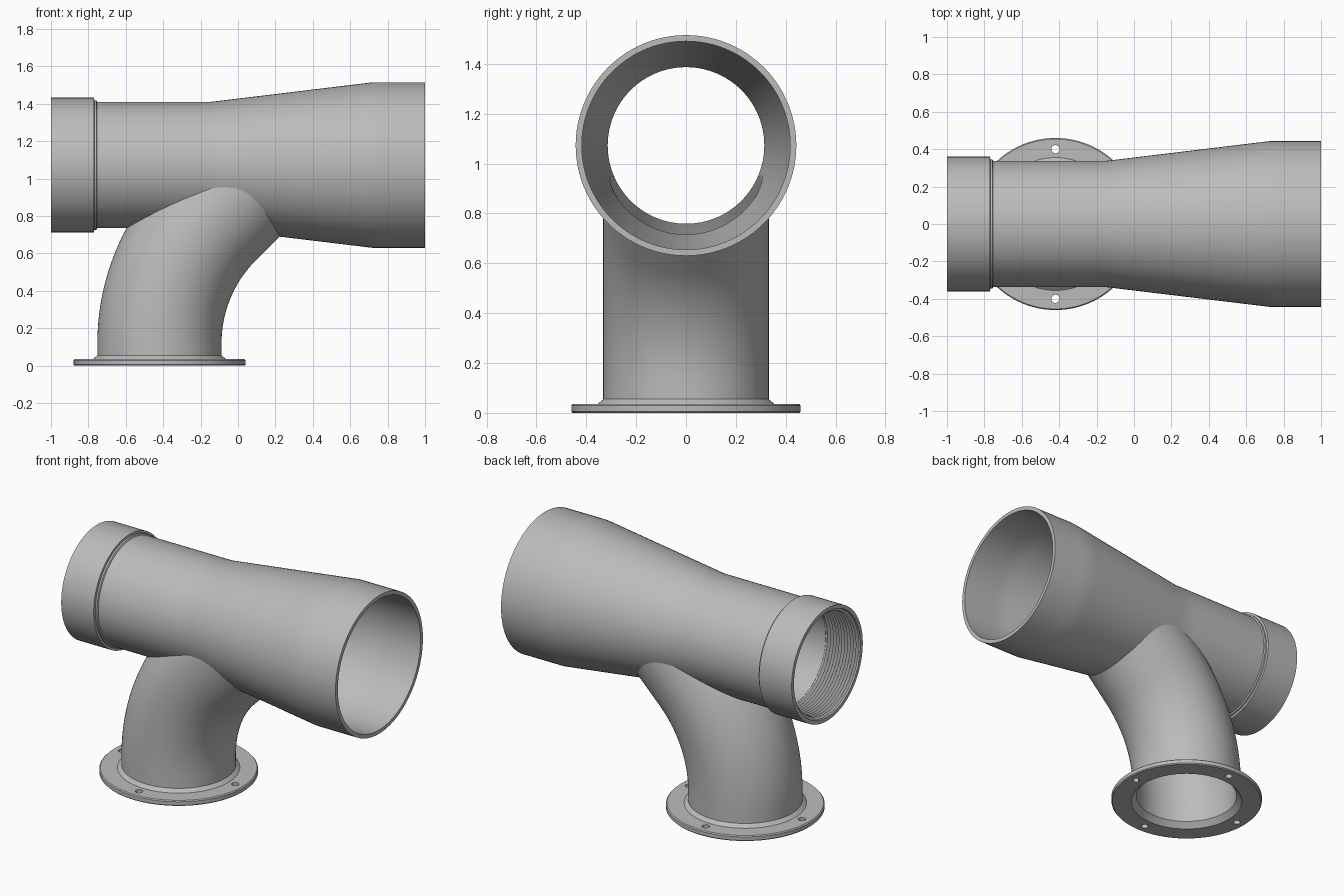
import bpy
import bmesh
import math
from mathutils import Vector

if "Cube" in bpy.data.objects:
    bpy.data.objects.remove(bpy.data.objects["Cube"], do_unlink=True)

SEGMENTS = 96
AXIS_Z = 1.0725                      # height of the main pipe axis
BASE_X = -0.42                       # centre of the base flange
BEND_X, BEND_Z, BEND_R = 0.54, 0.12, 0.96
BRANCH_R, BRANCH_BORE = 0.332, 0.306

metal = bpy.data.materials.new("grey metal")
metal.use_nodes = True
GREY = (0.5, 0.5, 0.5, 1)
metal.diffuse_color = GREY
metal.node_tree.nodes["Principled BSDF"].inputs["Base Color"].default_value = GREY


def circle(centre, tilt, radius, segments=SEGMENTS):
    """Circle whose axis leans from +z towards +x by the tilt angle."""
    side = Vector((math.cos(tilt), 0, -math.sin(tilt)))
    depth = Vector((0, 1, 0))
    turns = [math.tau * i / segments for i in range(segments)]
    return [centre + radius * (side * math.cos(a) + depth * math.sin(a)) for a in turns]


def skin(name, rings, hollow):
    """Join rings into a closed tube wall, or into a capped solid."""
    bm = bmesh.new()
    loops = [[bm.verts.new(p) for p in ring] for ring in rings]
    pairs = list(zip(loops, loops[1:]))
    if hollow:
        pairs.append((loops[-1], loops[0]))
    else:
        bm.faces.new(loops[0])
        bm.faces.new(loops[-1])
    for a, b in pairs:
        for i in range(len(a)):
            j = (i + 1) % len(a)
            bm.faces.new((a[i], a[j], b[j], b[i]))
    bmesh.ops.recalc_face_normals(bm, faces=bm.faces)
    mesh = bpy.data.meshes.new(name)
    bm.to_mesh(mesh)
    bm.free()
    mesh.materials.append(metal)
    obj = bpy.data.objects.new(name, mesh)
    bpy.context.collection.objects.link(obj)
    return obj


def divide(profile, step=0.06):
    """Split long profile lines so that curved cuts shade cleanly."""
    points = [Vector(profile[0])]
    for a, b in zip(profile, profile[1:]):
        a, b = Vector(a), Vector(b)
        n = max(1, round((b - a).length / step))
        points += [a.lerp(b, k / n) for k in range(1, n + 1)]
    return points


def along_x(profile):
    return [circle(Vector((x, 0, AXIS_Z)), math.pi / 2, r) for x, r in divide(profile)]


def sweep(radius, start):
    """Straight foot, an eighth-turn bend, then a slanted run to the main axis."""
    rings = [circle(Vector((BASE_X, 0, start)), 0, radius)]
    for k in range(25):
        t = math.pi / 4 * k / 24
        centre = Vector((BEND_X - BEND_R * math.cos(t), 0, BEND_Z + BEND_R * math.sin(t)))
        rings.append(circle(centre, t, radius))
    rise = AXIS_Z - centre.z
    for k in range(1, 7):
        rings.append(circle(centre + Vector((rise, 0, rise)) * k / 6, t, radius))
    return rings


def cut(obj, cutter):
    mod = obj.modifiers.new("cut", 'BOOLEAN')
    mod.operation = 'DIFFERENCE'
    mod.solver = 'EXACT'
    mod.object = cutter
    bpy.ops.object.select_all(action='DESELECT')
    bpy.context.view_layer.objects.active = obj
    obj.select_set(True)
    bpy.ops.object.modifier_apply(modifier=mod.name)
    bpy.data.objects.remove(cutter, do_unlink=True)


# Main pipe: straight run widening into the large open end
outer = [(-0.77, 0.3375), (-0.15, 0.3375), (0.72, 0.4425), (1, 0.4425)]
inner = [(1, 0.418), (0.72, 0.418), (-0.15, 0.314), (-0.77, 0.314)]
main_pipe = skin("main_pipe", along_x(outer + inner), True)
cut(main_pipe, skin("branch_bore_cutter", sweep(BRANCH_BORE, 0.02), False))

# Branch pipe, trimmed where it meets the main pipe
walls = sweep(BRANCH_R, 0.055) + sweep(BRANCH_BORE, 0.055)[::-1]
branch_pipe = skin("branch_pipe", walls, True)
cut(branch_pipe, skin("main_pipe_cutter", along_x(outer), False))

# Threaded socket with a small bead behind it
socket_profile = [(-1, 0.36), (-0.77, 0.36), (-0.768, 0.346), (-0.757, 0.346),
                  (-0.753, 0.3375), (-0.77, 0.3375), (-0.77, 0.316)]
pitch = 0.02
for k in range(11):
    x = -0.78 - pitch * k
    socket_profile += [(x, 0.318), (x - pitch / 2, 0.334)]
socket_profile.append((-1, 0.336))
threaded_socket = skin("threaded_socket", along_x(socket_profile), True)

# Base flange with raised collar, chamfered mouth and bolt holes
flange_profile = [(0.338, 0), (0.454, 0), (0.46, 0.006), (0.46, 0.029), (0.454, 0.035),
                  (0.355, 0.035), (BRANCH_R, 0.055), (BRANCH_BORE, 0.055),
                  (BRANCH_BORE, 0.035)]
flange_rings = [circle(Vector((BASE_X, 0, z)), 0, r) for r, z in flange_profile]
base_flange = skin("base_flange", flange_rings, True)
for k in range(4):
    a = k * math.pi / 2
    spot = Vector((BASE_X + 0.4 * math.cos(a), 0.4 * math.sin(a), 0))
    ends = [circle(spot + Vector((0, 0, z)), 0, 0.022, 24) for z in (-0.05, 0.1)]
    cut(base_flange, skin("bolt_hole_cutter", ends, False))

# Smooth shading with crisp edges
for obj in (main_pipe, branch_pipe, threaded_socket, base_flange):
    bpy.ops.object.select_all(action='DESELECT')
    bpy.context.view_layer.objects.active = obj
    obj.select_set(True)
    bpy.ops.object.shade_smooth_by_angle(angle=math.radians(30))
